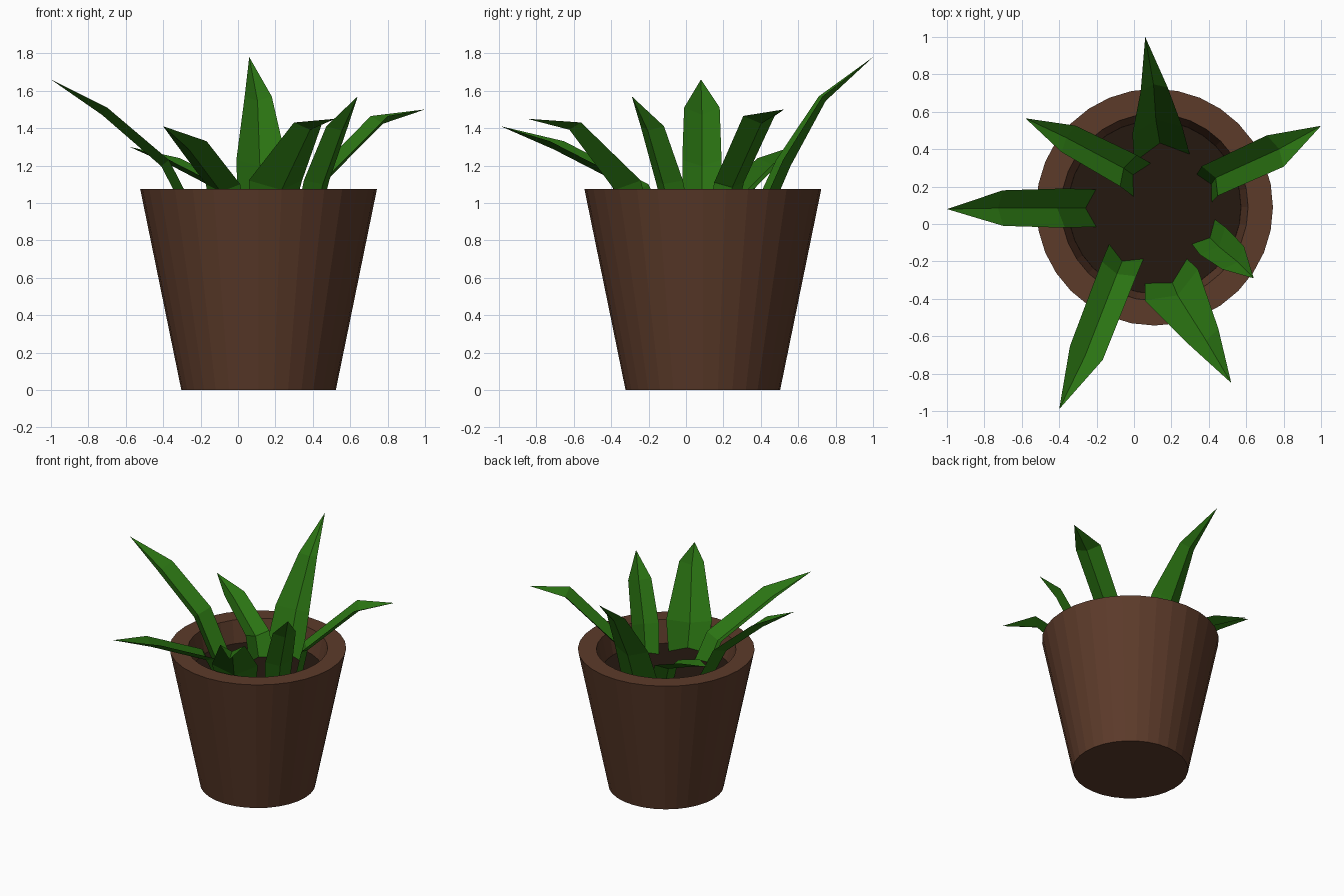
import bpy
from math import cos, sin, tau
from mathutils import Vector

if "Cube" in bpy.data.objects:
    bpy.data.objects.remove(bpy.data.objects["Cube"])

CX, CY, SIDES = 0.11, 0.09, 32


def material(name, rgb):
    m = bpy.data.materials.new(name)
    m.diffuse_color = (*rgb, 1)
    m.use_nodes = True
    m.node_tree.nodes["Principled BSDF"].inputs["Base Color"].default_value = m.diffuse_color
    return m


def make(name, verts, faces, mat):
    mesh = bpy.data.meshes.new(name)
    mesh.from_pydata(verts, [], faces)
    mesh.materials.append(mat)
    obj = bpy.data.objects.new(name, mesh)
    bpy.context.collection.objects.link(obj)
    return obj


def lathe(name, profile, mat, cap_bottom=False, cap_top=False):
    n = SIDES
    verts = [(CX + r * cos(tau * i / n), CY + r * sin(tau * i / n), z)
             for r, z in profile for i in range(n)]
    faces = [(k * n + i, k * n + (i + 1) % n, (k + 1) * n + (i + 1) % n, (k + 1) * n + i)
             for k in range(len(profile) - 1) for i in range(n)]
    if cap_bottom:
        faces.append(tuple(reversed(range(n))))
    if cap_top:
        faces.append(tuple(range(len(verts) - n, len(verts))))
    return make(name, verts, faces, mat)


def leaf(name, centres, widths, tip, mat):
    """Channel-folded blade: three cross-sections of left edge, rib, right edge, then a tip."""
    pts = [Vector(c) for c in centres] + [Vector(tip)]
    run = pts[3] - pts[0]
    side = Vector((run.y, -run.x, 0)).normalized()
    verts = []
    for k, w in enumerate(widths):
        along = (pts[k + 1] - pts[max(k - 1, 0)]).normalized()
        outward = along.cross(side).normalized()
        if outward.z > 0:
            outward.negate()
        verts += [pts[k] - side * w, pts[k] + outward * w * 0.5, pts[k] + side * w]
    verts.append(pts[3])
    faces = [(3 * k + j, 3 * k + j + 1, 3 * k + j + 4, 3 * k + j + 3)
             for k in range(2) for j in range(2)]
    faces += [(6, 7, 9), (7, 8, 9)]
    return make(name, verts, faces, mat)


clay = material("clay", (0.107, 0.043, 0.023))
earth = material("earth", (0.018, 0.009, 0.005))
green = material("green", (0.023, 0.17, 0.006))

# Pot with thick rim and inner wall, and the soil disc inside
lathe("pot", [(0.413, 0), (0.633, 1.075), (0.5, 1.075), (0.462, 0.9)], clay, cap_bottom=True)
lathe("soil", [(0.464, 0.89), (0.462, 0.905)], earth, cap_top=True)

# Leaves: section centres, half widths, tip
leaf("back_leaf", [(0.15, 0.35, 0.9), (0.125, 0.5, 1.23), (0.108, 0.72, 1.57)],
     (0.15, 0.135, 0.073), (0.06, 1.0, 1.78), green)
leaf("left_leaf", [(-0.2, 0.085, 0.9), (-0.37, 0.085, 1.23), (-0.7, 0.085, 1.51)],
     (0.1, 0.105, 0.095), (-1.0, 0.08, 1.66), green)
leaf("back_left_leaf", [(0.045, 0.235, 0.9), (-0.03, 0.285, 1.08), (-0.35, 0.455, 1.24)],
     (0.1, 0.095, 0.08), (-0.58, 0.565, 1.3), green)
leaf("front_left_leaf", [(-0.04, -0.145, 0.9), (-0.08, -0.24, 1.1), (-0.255, -0.69, 1.33)],
     (0.1, 0.1, 0.095), (-0.4, -0.99, 1.41), green)
leaf("front_leaf", [(0.17, -0.25, 0.9), (0.2, -0.325, 1.12), (0.375, -0.605, 1.43)],
     (0.13, 0.165, 0.088), (0.52, -0.85, 1.45), green)
leaf("front_right_leaf", [(0.37, -0.04, 0.9), (0.42, -0.09, 1.12), (0.53, -0.18, 1.41)],
     (0.09, 0.1, 0.085), (0.64, -0.29, 1.57), green)
leaf("right_leaf", [(0.375, 0.19, 0.9), (0.405, 0.23, 1.11), (0.755, 0.39, 1.465)],
     (0.085, 0.09, 0.095), (1.0, 0.525, 1.5), green)
